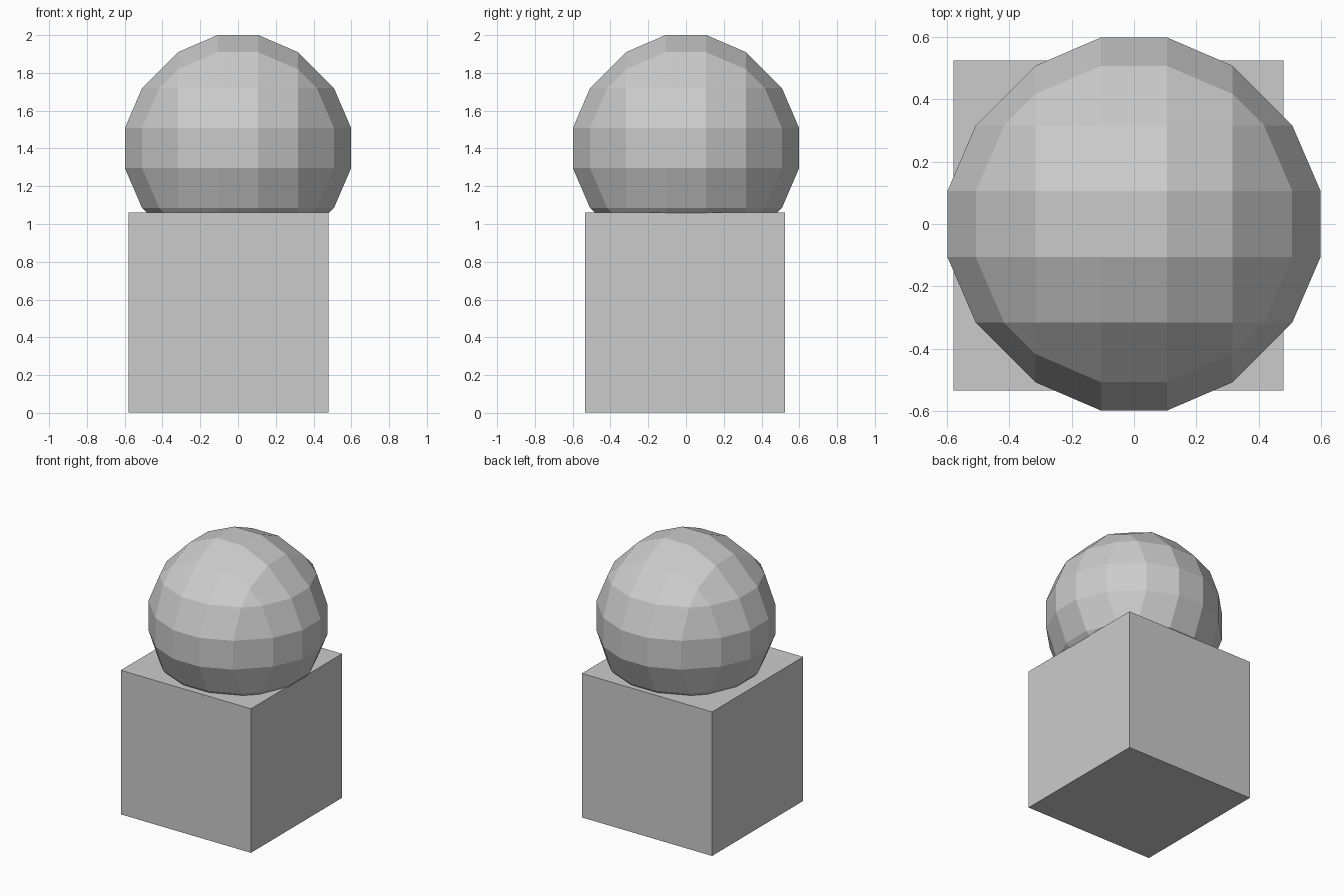
import bpy, bmesh
from math import radians
from itertools import product

if "Cube" in bpy.data.objects:
    bpy.data.objects.remove(bpy.data.objects["Cube"])

def finish(name, bm, loc):
    bmesh.ops.recalc_face_normals(bm, faces=bm.faces)
    mesh = bpy.data.meshes.new(name)
    bm.to_mesh(mesh)
    bm.free()
    obj = bpy.data.objects.new(name, mesh)
    obj.location = loc
    bpy.context.collection.objects.link(obj)
    return obj

# Square base block, slightly off centre
bm = bmesh.new()
bmesh.ops.create_cube(bm, size=1.06)
finish("base_block", bm, (-0.05, -0.005, 0.532))

# Faceted ball: six 4x4 grids of points, one per side, wrapped in a hull
IN, OUT = 0.106, 0.317
height = {(IN, IN): 0.599, (IN, OUT): 0.508, (OUT, IN): 0.508, (OUT, OUT): 0.417}
bm = bmesh.new()
for axis, side in product(range(3), (-1, 1)):
    for u, v in product((-OUT, -IN, IN, OUT), repeat=2):
        p = [u, v]
        p.insert(axis, side * height[abs(u), abs(v)])
        bm.verts.new(p)
bmesh.ops.convex_hull(bm, input=bm.verts)
bmesh.ops.dissolve_limit(bm, angle_limit=radians(1), verts=bm.verts, edges=bm.edges)
finish("faceted_ball", bm, (0, 0, 1.402))
